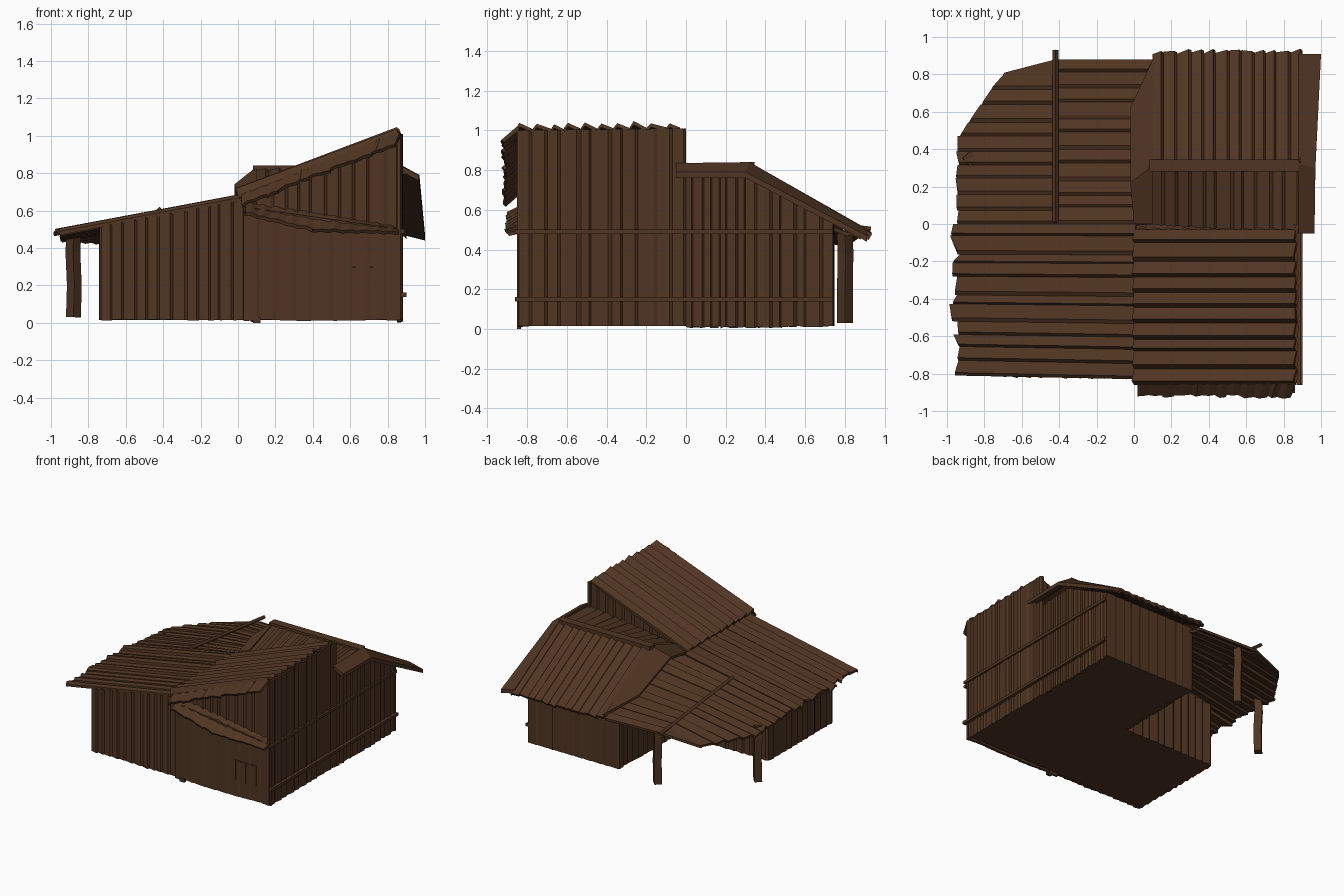
import bpy, bmesh, random
from mathutils import Vector as V

random.seed(4)
if "Cube" in bpy.data.objects:
    bpy.data.objects.remove(bpy.data.objects["Cube"])

wood = bpy.data.materials.new("dark_brown_wood")
wood.use_nodes = True
COLOR = (0.08, 0.035, 0.016, 1)
wood.diffuse_color = COLOR
bsdf = wood.node_tree.nodes["Principled BSDF"]
bsdf.inputs["Base Color"].default_value = COLOR
bsdf.inputs["Roughness"].default_value = 0.9


def finish(name, bm):
    bmesh.ops.recalc_face_normals(bm, faces=bm.faces)
    mesh = bpy.data.meshes.new(name)
    bm.to_mesh(mesh)
    bm.free()
    mesh.materials.append(wood)
    obj = bpy.data.objects.new(name, mesh)
    bpy.context.collection.objects.link(obj)
    return obj


def loft(bm, rings):
    """Skin closed rings of points and cap both ends."""
    vs = [[bm.verts.new(p) for p in r] for r in rings]
    n = len(vs[0])
    for r, s in zip(vs, vs[1:]):
        for i in range(n):
            bm.faces.new((r[i], r[(i + 1) % n], s[(i + 1) % n], s[i]))
    bm.faces.new(vs[0][::-1])
    bm.faces.new(vs[-1])


def boards(name, a, b, c, d, n, lift=0.012, thick=0.02, start=0.0, end=0.0, steep=0.2):
    """Row of n tilted boards on the patch a-b-c-d; boards run from a-b to d-c."""
    a, b, c, d = map(V, (a, b, c, d))
    normal = (b - a).cross(d - a).normalized()

    def at(u, v, h):
        return a.lerp(b, u).lerp(d.lerp(c, u), v) + normal * h

    cuts = [0] + [(i + random.uniform(-0.2, 0.2)) / n for i in range(1, n)] + [1]
    bm = bmesh.new()
    for u0, u1 in zip(cuts, cuts[1:]):
        um = u1 - (u1 - u0) * steep
        rise = lift * random.uniform(0.6, 1.1)
        rings = []
        for v, wobble in ((0, start), (1, end)):
            p, q = (v + random.uniform(-wobble, wobble) for _ in range(2))
            rings.append([at(u0, p, -thick), at(u0, p, 0), at(um, q, rise),
                          at(u1, q, 0), at(u1, q, -thick), at(um, q, rise - thick)])
        loft(bm, rings)
    return finish(name, bm)


def plate(name, quads, thick=0.02):
    """Folded strip of quads with thickness downwards."""
    bm = bmesh.new()
    for quad in quads:
        loft(bm, [[V(p) - V((0, 0, thick)) for p in quad], [V(p) for p in quad]])
    return finish(name, bm)


def box(name, lo, hi):
    bm = bmesh.new()
    loft(bm, [[(lo[0], lo[1], z), (hi[0], lo[1], z), (hi[0], hi[1], z), (lo[0], hi[1], z)]
              for z in (lo[2], hi[2])])
    return finish(name, bm)


def beam(name, path, w):
    """Square timber along a path."""
    bm = bmesh.new()
    along = (V(path[-1]) - V(path[0])).normalized()
    s = along.orthogonal().normalized() * w / 2
    t = along.cross(s)
    loft(bm, [[V(p) + s + t, V(p) - s + t, V(p) - s - t, V(p) + s - t] for p in path])
    return finish(name, bm)


# Floors of the main room and the back wing
box("main_floor", (-0.72, -0.8, 0.015), (0.87, 0, 0.03))
box("wing_floor", (0.08, 0, 0.015), (0.87, 0.73, 0.03))

# Walls of the main room
boards("front_wall_left", (-0.73, -0.81, 0.015), (0.04, -0.82, 0.015),
       (0.04, -0.82, 0.66), (-0.73, -0.81, 0.52), 12, start=0.006)
boards("front_wall_right", (0.03, -0.84, 0.015), (0.88, -0.84, 0.015),
       (0.88, -0.84, 0.5), (0.03, -0.84, 0.62), 9, lift=0.006, start=0.008)
boards("front_gable_wall", (0.03, -0.79, 0.5), (0.86, -0.79, 0.48),
       (0.86, -0.79, 1.0), (0.03, -0.79, 0.66), 11)
boards("left_wall", (-0.73, 0, 0.015), (-0.73, -0.8, 0.015),
       (-0.73, -0.8, 0.52), (-0.73, 0, 0.52), 11)
boards("main_back_wall", (0.07, 0, 0.015), (-0.73, 0, 0.015),
       (-0.73, 0, 0.52), (0.07, 0, 0.66), 11)
boards("back_gable_wall", (0.86, -0.03, 0.5), (0.02, -0.03, 0.5),
       (0.02, -0.03, 0.67), (0.86, -0.03, 1.0), 11)
boards("right_wall", (0.87, -0.85, 0.015), (0.87, 0, 0.015),
       (0.87, 0, 1.01), (0.87, -0.85, 1.0), 11)

# Walls of the back wing, right and left sides mirrored
for side, x in (("right", 0.87), ("left", 0.08)):
    ridge = [(x, 0, 0.01), (x, 0.3, 0.01), (x, 0.3, 0.77), (x, 0, 0.76 if x > 0.5 else 0.68)]
    slope = [(x, 0.3, 0.01), (x, 0.74, 0.015), (x, 0.74, 0.54), (x, 0.3, 0.77)]
    for part, (a, b, c, d) in (("ridge", ridge), ("slope", slope)):
        if side == "left":
            a, b, c, d = b, a, d, c
        boards(f"wing_{side}_wall_{part}", a, b, c, d, 7, start=0.01)
boards("wing_back_wall", (0.88, 0.74, 0.015), (0.07, 0.74, 0.015),
       (0.07, 0.74, 0.54), (0.88, 0.74, 0.54), 10, lift=0.006)

# Long rails on the right wall
for label, z, x in (("lower", 0.15, 0.9), ("upper", 0.49, 0.89)):
    box(f"{label}_rail", (0.87, -0.86, z - 0.011), (x, 0.74, z + 0.011))

# Shed roof: high part, low part
boards("high_roof", (0, -0.03, 0.685), (0, -0.86, 0.685),
       (0.865, -0.86, 1.005), (0.865, -0.03, 1.015), 10, lift=0.035, end=0.008, steep=0.25)
boards("low_roof", (-0.96, 0, 0.488), (-0.96, -0.81, 0.488),
       (0.01, -0.83, 0.67), (0.01, 0, 0.67), 11, lift=0.016, start=0.03)
boards("front_rake", (0.02, -0.92, 0.63), (0.84, -0.92, 0.96),
       (0.865, -0.85, 1.02), (0.02, -0.85, 0.69), 12, lift=0.01, start=0.12, steep=0.5)
boards("front_awning", (0.04, -0.9, 0.59), (0.4, -0.91, 0.5),
       (0.4, -0.79, 0.59), (0.04, -0.79, 0.64), 5, lift=0.008, start=0.04, steep=0.5)
boards("front_awning_end", (0.4, -0.91, 0.5), (0.86, -0.9, 0.485),
       (0.86, -0.79, 0.51), (0.4, -0.79, 0.59), 6, lift=0.008, start=0.04, steep=0.5)

# Porch roof folded along the pole, with a cut outer corner
boards("porch_roof_inner", (-0.42, 0.88, 0.485), (-0.42, 0, 0.585),
       (0.1, 0, 0.68), (0.1, 0.88, 0.47), 11, lift=0.014)
boards("porch_roof_outer", (-0.94, 0.47, 0.45), (-0.95, 0, 0.485),
       (-0.42, 0, 0.585), (-0.42, 0.47, 0.535), 6, lift=0.014, start=0.02)
boards("porch_roof_corner", (-0.7, 0.8, 0.435), (-0.94, 0.47, 0.45),
       (-0.42, 0.47, 0.535), (-0.42, 0.8, 0.495), 4, lift=0.014, start=0.02)
plate("porch_roof_tip", [[(-0.7, 0.8, 0.435), (-0.42, 0.8, 0.495),
                          (-0.42, 0.88, 0.485), (-0.69, 0.81, 0.435)]])
beam("porch_pole", [(-0.42, 0.01, 0.605), (-0.42, 0.93, 0.5)], 0.022)
for label, x, y in (("back", -0.31, 0.8), ("side", -0.88, 0.35)):
    beam(f"porch_post_{label}", [(x, y, 0.03), (x + 0.005, y, 0.2),
                                 (x - 0.003, y + 0.003, 0.38), (x + 0.003, y, 0.48)], 0.056)

# Back wing roof with ridge beam and drooping edge plates
boards("wing_back_roof", (0.1, 0.32, 0.82), (0.9, 0.32, 0.82),
       (0.9, 0.92, 0.47), (0.1, 0.92, 0.48), 12, lift=0.018, end=0.02)
boards("wing_front_roof", (0.08, 0, 0.71), (0.89, -0.05, 0.81),
       (0.89, 0.3, 0.82), (0.08, 0.3, 0.82), 11, lift=0.014)
box("ridge_beam", (0.08, 0.28, 0.81), (0.88, 0.345, 0.84))
plate("wing_right_edge", [
    [(0.88, -0.05, 0.835), (0.965, -0.05, 0.79), (0.97, 0.3, 0.79), (0.88, 0.32, 0.84)],
    [(0.88, 0.32, 0.84), (0.97, 0.3, 0.79), (1.0, 0.91, 0.47), (0.88, 0.91, 0.5)]], 0.03)
plate("wing_left_edge", [
    [(0, 0, 0.69), (0.1, 0, 0.73), (0.1, 0.31, 0.835), (-0.02, 0.22, 0.74)],
    [(-0.02, 0.22, 0.74), (0.1, 0.31, 0.835), (0.11, 0.9, 0.5), (-0.02, 0.62, 0.59)]])

# Small hatch and foot block on the front right wall
for x in (0.57, 0.66, 0.75):
    box("hatch_batten", (x - 0.003, -0.849, 0.14), (x + 0.003, -0.84, 0.3))
box("hatch_top", (0.56, -0.849, 0.295), (0.76, -0.84, 0.301))
box("corner_foot", (0.08, -0.85, 0.0), (0.12, -0.83, 0.03))
